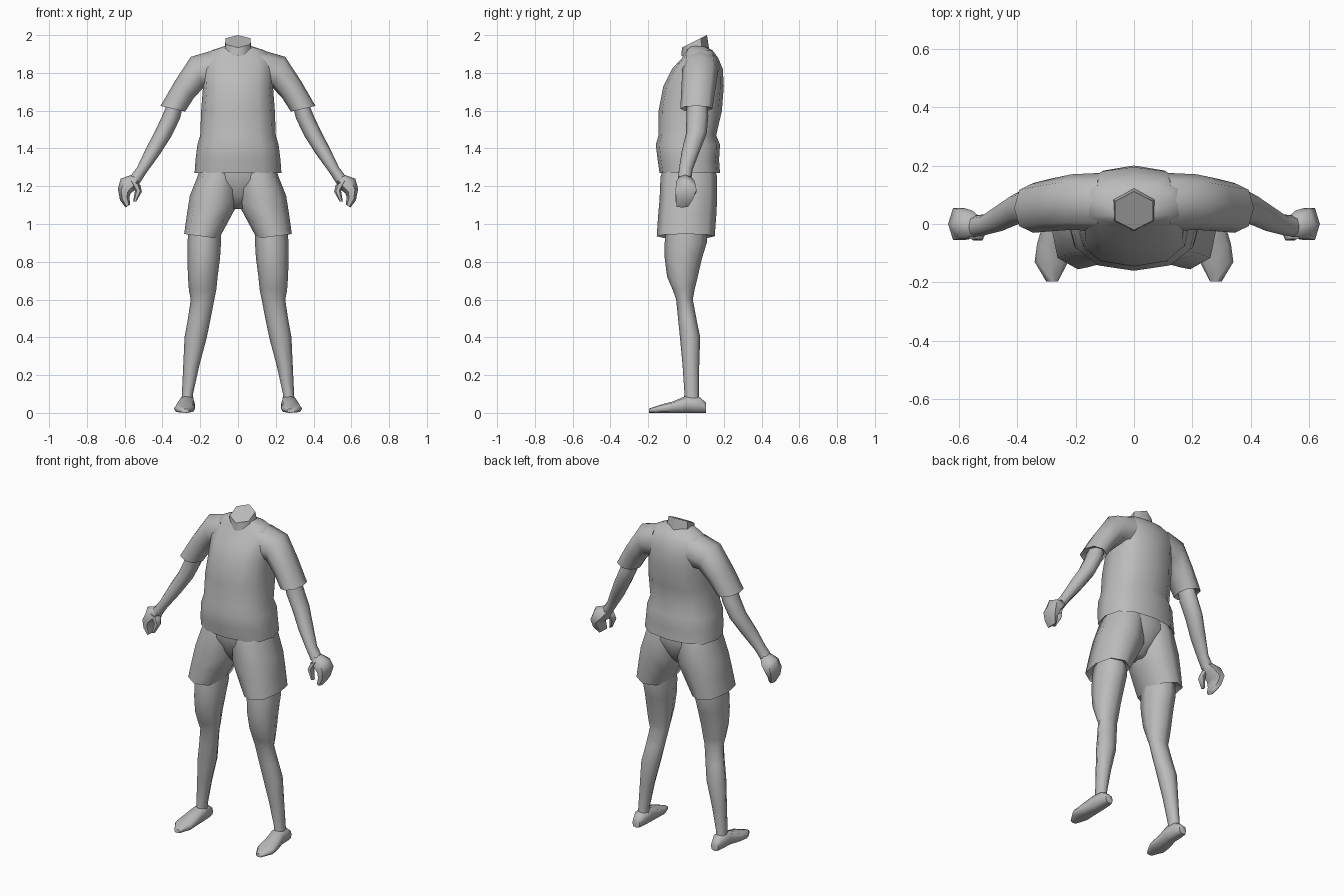
import bpy, bmesh, math
from mathutils import Vector

grey = bpy.data.materials.new("plain grey")
grey.diffuse_color = (0.5, 0.5, 0.5, 1)


def loft(name, rings, sides=8, power=1.0, turn=0.0, mirror=False):
    """Skin a closed tube through rings of (centre, half axis u, half axis v)."""
    bm = bmesh.new()
    loops = []
    for c, u, v in rings:
        c, u, v = Vector(c), Vector(u), Vector(v)
        loop = []
        for i in range(sides):
            a = math.tau * i / sides + turn
            s = [math.copysign(abs(k) ** power, k) for k in (math.cos(a), math.sin(a))]
            loop.append(bm.verts.new(c + u * s[0] + v * s[1]))
        loops.append(loop)
    for p, q in zip(loops, loops[1:]):
        for i in range(sides):
            j = (i + 1) % sides
            bm.faces.new((p[i], p[j], q[j], q[i]))
    bm.faces.new(loops[0])
    bm.faces.new(loops[-1])
    bmesh.ops.recalc_face_normals(bm, faces=bm.faces[:])
    me = bpy.data.meshes.new(name)
    bm.to_mesh(me)
    bm.free()
    me.materials.append(grey)
    ob = bpy.data.objects.new(name, me)
    bpy.context.collection.objects.link(ob)
    bpy.ops.object.select_all(action='DESELECT')
    ob.select_set(True)
    bpy.context.view_layer.objects.active = ob
    bpy.ops.object.shade_smooth_by_angle(angle=math.radians(62))
    if mirror:
        ob.modifiers.new("mirror", 'MIRROR').use_clip = False
    return ob


def level(z, x0, x1, y0, y1, tilt=0.0):
    """Horizontal ring from its extents; tilt raises the +x end."""
    return (((x0 + x1) / 2, (y0 + y1) / 2, z),
            ((x1 - x0) / 2, 0, tilt), (0, (y1 - y0) / 2, 0))


# Shirt body, with a recessed hem
shirt = [(1.30, .20, -.12, .16), (1.27, .23, -.14, .18), (1.34, .225, -.15, .175),
         (1.42, .215, -.16, .18), (1.47, .20, -.145, .16), (1.60, .195, -.145, .19),
         (1.73, .185, -.12, .20), (1.82, .19, -.075, .195), (1.88, .19, -.02, .17),
         (1.92, .14, .0, .14), (1.945, .06, .01, .09)]
loft("shirt_body", [level(z, -x, x, f, b) for z, x, f, b in shirt], 12, 0.8)

# Short sleeves, with a recessed cuff
loft("sleeve", [
    ((.11, .075, 1.82), (.02, 0, .10), (0, .10, 0)),
    ((.215, .075, 1.805), (.035, 0, .08), (0, .095, 0)),
    ((.285, .065, 1.71), (.05, 0, .045), (0, .09, 0)),
    ((.345, .055, 1.61), (.065, 0, .015), (0, .085, 0)),
    ((.335, .055, 1.625), (.05, 0, .012), (0, .07, 0)),
], 8, 0.9, mirror=True)

# Six-sided neck with a slanted top
loft("neck", [
    ((0, .05, 1.90), (.085, 0, 0), (0, .075, .01)),
    ((0, .045, 1.967), (.075, 0, 0), (0, .066, .033)),
], 6, turn=math.pi / 6)

# Bare arms
loft("arm", [
    ((.33, .06, 1.64), (.04, 0, .01), (0, .055, 0)),
    ((.352, .06, 1.57), (.045, 0, .012), (0, .058, 0)),
    ((.395, .055, 1.48), (.042, 0, .016), (0, .055, 0)),
    ((.45, .025, 1.385), (.036, 0, .017), (0, .048, 0)),
    ((.51, -.002, 1.285), (.025, 0, .014), (0, .036, 0)),
    ((.545, -.008, 1.235), (.027, 0, .016), (0, .036, 0)),
], mirror=True)

# Hands: curled palm with fingers, and a separate thumb
loft("hand", [
    ((.54, -.006, 1.245), (.025, 0, .015), (0, .035, 0)),
    ((.576, -.002, 1.215), (.045, 0, .025), (0, .056, 0)),
    ((.602, 0, 1.175), (.034, 0, .012), (0, .064, 0)),
    ((.600, -.008, 1.135), (.025, 0, -.008), (0, .052, 0)),
    ((.583, -.02, 1.095), (.012, 0, -.008), (0, .035, 0)),
], 6, mirror=True)
loft("thumb", [
    ((.548, -.025, 1.22), (.03, 0, .012), (0, .03, 0)),
    ((.527, -.035, 1.175), (.018, 0, .004), (0, .024, 0)),
    ((.547, -.045, 1.118), (.008, 0, 0), (0, .014, 0)),
], 6, mirror=True)

# Shorts: seat section and two legs with recessed hems
loft("shorts_seat", [
    level(1.31, -.19, .19, -.125, .15),
    level(1.24, -.20, .20, -.125, .16),
    level(1.15, -.13, .13, -.09, .13),
    level(1.08, -.03, .03, -.04, .07),
], 12, 0.85)
loft("shorts_leg", [
    level(1.30, .0, .20, -.12, .15),
    level(1.25, .0, .215, -.135, .165),
    level(1.13, .0, .255, -.14, .165, .02),
    level(1.04, .045, .27, -.148, .16, .015),
    level(.935, .10, .285, -.155, .152, .012),
    level(.96, .12, .265, -.13, .13, .012),
], 8, 0.85, mirror=True)

# Bare legs
legs = [(.98, .09, .26, -.105, .11), (.90, .09, .268, -.113, .11), (.82, .095, .268, -.113, .085),
        (.72, .108, .265, -.10, .062), (.65, .115, .26, -.07, .045), (.60, .125, .25, -.052, .036),
        (.50, .145, .265, -.042, .055), (.40, .165, .283, -.032, .075), (.25, .205, .29, -.018, .07),
        (.10, .238, .297, -.008, .068), (.05, .235, .30, -.015, .075)]
loft("leg", [level(*r) for r in legs], mirror=True)

# Feet: rings of (y, x centre, half width, height) from heel to toe
feet = [(.105, .27, .025, .055), (.07, .27, .038, .085), (.0, .27, .042, .09),
        (-.07, .28, .052, .06), (-.13, .283, .057, .045), (-.197, .28, .02, .022)]
loft("foot", [((x, y, h / 2), (w, 0, 0), (0, 0, h / 2)) for y, x, w, h in feet],
     8, 0.7, mirror=True)
